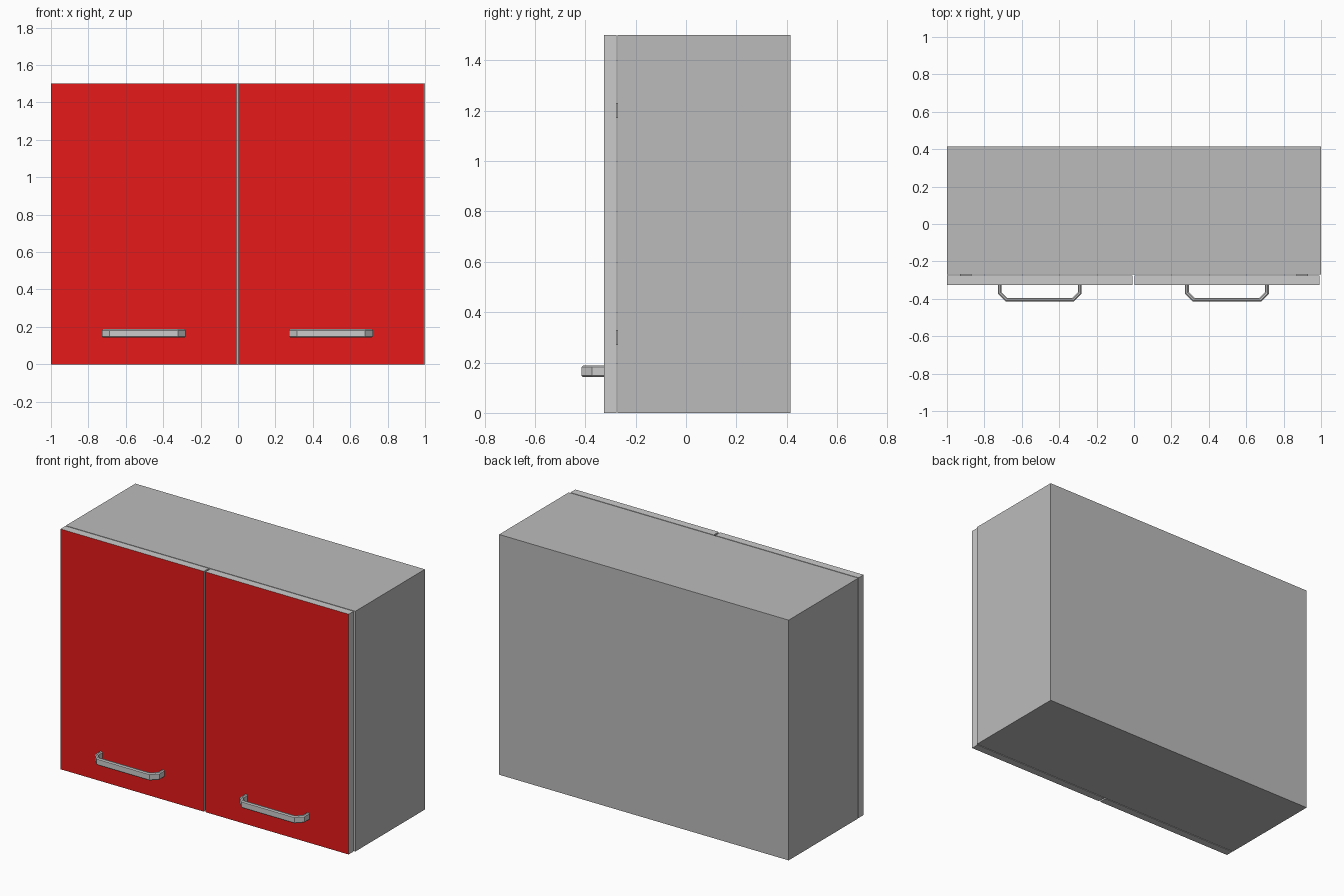
import bpy, bmesh
from mathutils import Vector

if "Cube" in bpy.data.objects:
    bpy.data.objects.remove(bpy.data.objects["Cube"])


def material(name, rgb):
    m = bpy.data.materials.new(name)
    m.diffuse_color = (*rgb, 1)
    m.use_nodes = True
    m.node_tree.nodes["Principled BSDF"].inputs["Base Color"].default_value = m.diffuse_color
    return m


def box(name, lo, hi, mats=()):
    bm = bmesh.new()
    bmesh.ops.create_cube(bm, size=1)
    for v in bm.verts:
        v.co = [l + (c + 0.5) * (h - l) for c, l, h in zip(v.co, lo, hi)]
    bm.normal_update()
    return finish(name, bm, mats)


def finish(name, bm, mats=()):
    me = bpy.data.meshes.new(name)
    bm.to_mesh(me)
    bm.free()
    ob = bpy.data.objects.new(name, me)
    bpy.context.collection.objects.link(ob)
    for m in mats:
        me.materials.append(m)
    return ob


def handle(name, cx, cz):
    # bracket-shaped path in plan, swept with a chamfered flat bar section
    t, h, c = 0.010, 0.0225, 0.006
    w, y0, y1, k = 0.214, -0.32, -0.405, 0.036
    path = [Vector(p) for p in ((-w, y0), (-w, y1 + k), (-w + k, y1),
                                (w - k, y1), (w, y1 + k), (w, y0))]
    section = [(t, h - c), (t - c, h), (c - t, h), (-t, h - c),
               (-t, c - h), (c - t, -h), (t - c, -h), (t, c - h)]
    dirs = [(b - a).normalized() for a, b in zip(path, path[1:])]
    bm = bmesh.new()
    rings = []
    for i, p in enumerate(path):
        d0, d1 = dirs[max(i - 1, 0)], dirs[min(i, len(dirs) - 1)]
        n0, n1 = Vector((-d0.y, d0.x)), Vector((-d1.y, d1.x))
        n = (n0 + n1) / (1 + n0.dot(n1))
        rings.append([bm.verts.new((cx + p.x + n.x * s, p.y + n.y * s, cz + z))
                      for s, z in section])
    for a, b in zip(rings, rings[1:]):
        for j in range(8):
            bm.faces.new((a[j], a[(j + 1) % 8], b[(j + 1) % 8], b[j]))
    bm.faces.new(rings[0])
    bm.faces.new(rings[-1])
    bmesh.ops.recalc_face_normals(bm, faces=bm.faces)
    return finish(name, bm)


dark = material("carcass_grey", (0.5, 0.5, 0.5))
pale = material("edge_grey", (0.8, 0.8, 0.8))
red = material("door_red", (0.8, 0.01, 0.01))

# cabinet carcass
box("cabinet_body", (-1, -0.271, 0), (1, 0.4155, 1.5), [dark])

# two doors with red fronts, each with a handle
for side, cx in (("left", -0.504), ("right", 0.497)):
    door = box(side + "_door", (cx - 0.495, -0.325, 0), (cx + 0.495, -0.276, 1.5), [pale, red])
    for f in door.data.polygons:
        f.material_index = int(f.normal.y < -0.9)
    handle(side + "_handle", cx, 0.165)

# small hinge mounts joining each door to the carcass
for side, cx in (("left", -0.9), ("right", 0.9)):
    for level, z in (("lower", 0.3), ("upper", 1.2)):
        box(f"{side}_{level}_hinge", (cx - 0.03, -0.28, z - 0.03), (cx + 0.03, -0.265, z + 0.03))
